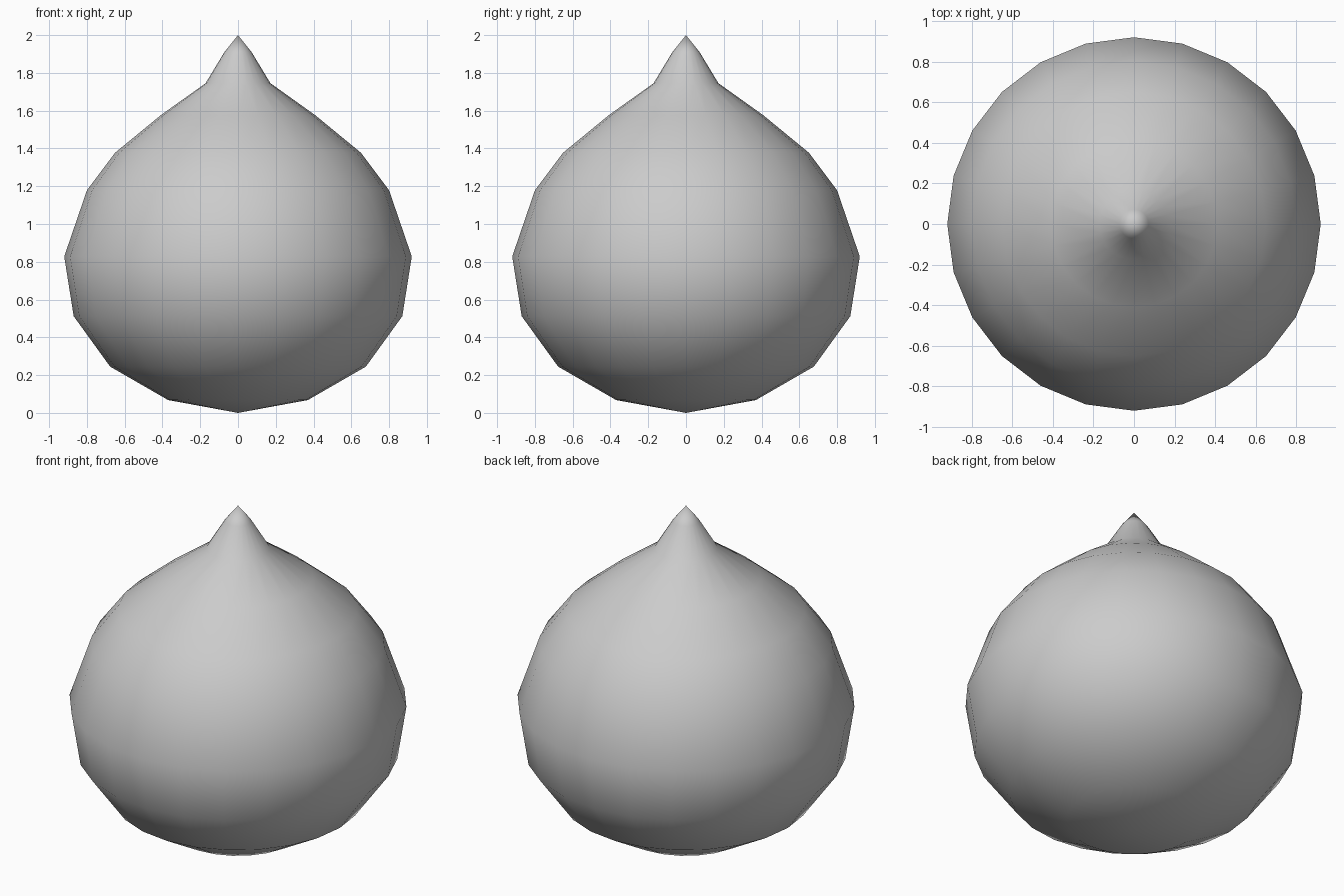
import bpy, bmesh
from math import pi
from mathutils import Matrix

if "Cube" in bpy.data.objects:
    bpy.data.objects.remove(bpy.data.objects["Cube"])

# Half profile (radius, height) from base to tip
profile = [(0, 0), (0.37, 0.068), (0.677, 0.245), (0.87, 0.512), (0.92, 0.828),
           (0.80, 1.178), (0.65, 1.378), (0.41, 1.575), (0.172, 1.745),
           (0.072, 1.91), (0, 2.0)]
SIDES = 24

# Pointed drop body: the profile spun around z
bm = bmesh.new()
verts = [bm.verts.new((r, 0, z)) for r, z in profile]
edges = [bm.edges.new(pair) for pair in zip(verts, verts[1:])]
bmesh.ops.spin(bm, geom=verts + edges, cent=(0, 0, 0), axis=(0, 0, 1),
               angle=2 * pi, steps=SIDES, use_duplicate=False)
bmesh.ops.remove_doubles(bm, verts=bm.verts, dist=0.001)
bmesh.ops.recalc_face_normals(bm, faces=bm.faces)
for f in bm.faces:
    f.smooth = True

mesh = bpy.data.meshes.new("drop_body")
bm.to_mesh(mesh)
bm.free()
body = bpy.data.objects.new("drop_body", mesh)
bpy.context.collection.objects.link(body)
